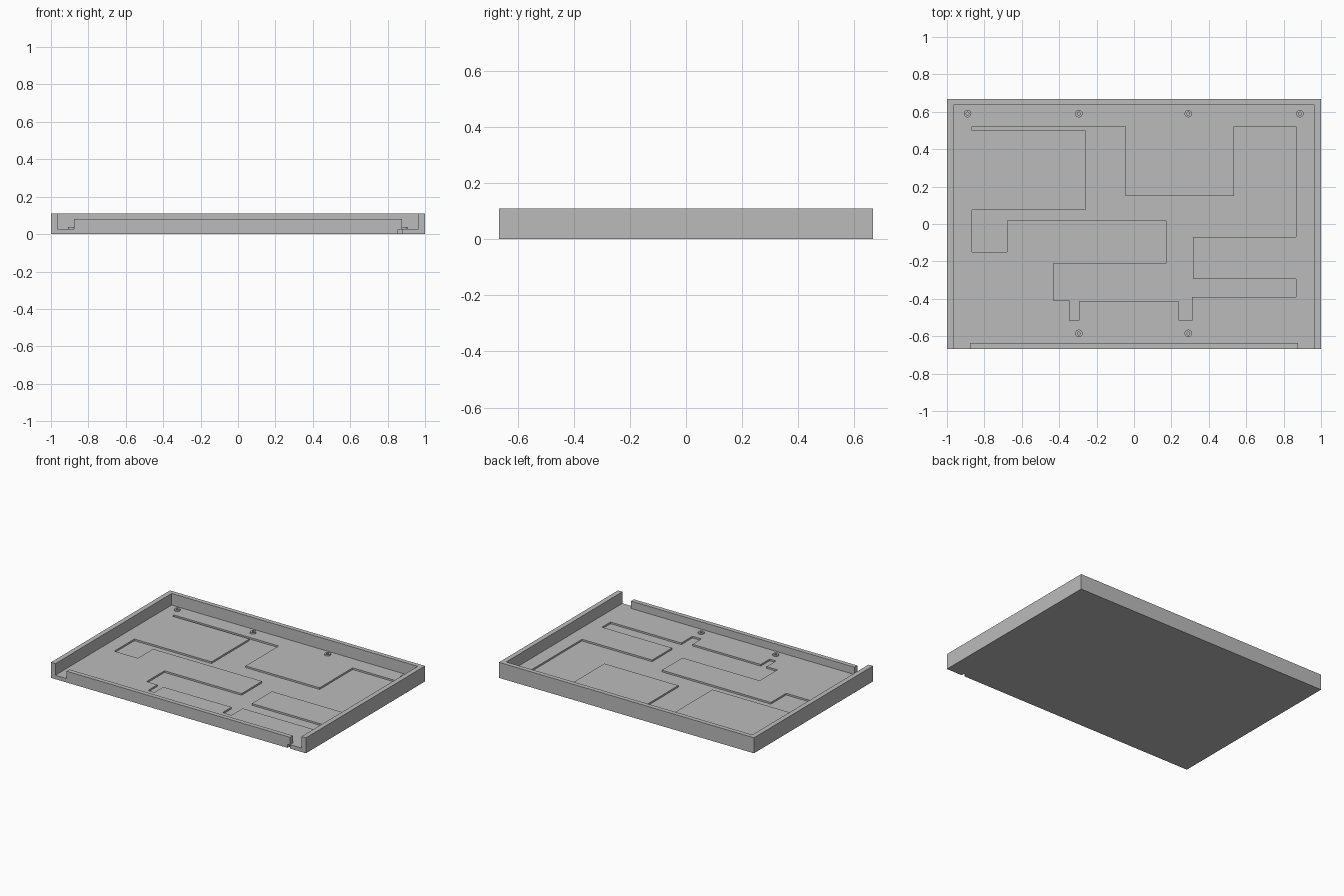
import bpy
import bmesh
from math import cos, sin, tau

default_cube = bpy.data.objects.get("Cube")
if default_cube:
    bpy.data.objects.remove(default_cube, do_unlink=True)

HALF_X, HALF_Y, HEIGHT = 1.0, 0.667, 0.11
INNER_X, INNER_Y = 0.965, 0.635
FLOOR, POCKET_FLOOR = 0.028, 0.016
LIP_X, LIP_TOP = 0.876, 0.08
BEYOND = 0.1  # how far cutters reach past the body

grey = bpy.data.materials.new("plain grey")
grey.use_nodes = True
grey.diffuse_color = (0.5, 0.5, 0.5, 1)
grey.node_tree.nodes["Principled BSDF"].inputs["Base Color"].default_value = grey.diffuse_color


def finish(name, bm):
    """Turn a bmesh into a grey object."""
    bmesh.ops.recalc_face_normals(bm, faces=bm.faces)
    mesh = bpy.data.meshes.new(name)
    bm.to_mesh(mesh)
    bm.free()
    mesh.materials.append(grey)
    obj = bpy.data.objects.new(name, mesh)
    bpy.context.collection.objects.link(obj)
    return obj


def prism(name, outline, bottom, top):
    """Extrude a flat outline between two heights."""
    bm = bmesh.new()
    face = bm.faces.new([bm.verts.new((x, y, bottom)) for x, y in outline])
    extruded = bmesh.ops.extrude_face_region(bm, geom=[face])
    verts = [v for v in extruded["geom"] if isinstance(v, bmesh.types.BMVert)]
    bmesh.ops.translate(bm, verts=verts, vec=(0, 0, top - bottom))
    return finish(name, bm)


def box(name, x_range, y_range, z_range):
    (left, right), (front, back) = x_range, y_range
    outline = [(left, front), (right, front), (right, back), (left, back)]
    return prism(name, outline, *z_range)


def cut(target, cutter):
    """Subtract the cutter and discard it."""
    cutter.hide_render = True
    mod = target.modifiers.new("cut", "BOOLEAN")
    mod.operation = "DIFFERENCE"
    mod.solver = "EXACT"
    mod.object = cutter
    bpy.context.view_layer.objects.active = target
    bpy.ops.object.modifier_apply(modifier=mod.name)
    bpy.data.objects.remove(cutter, do_unlink=True)


# Tray body with its shallow inside
tray = box("tray", (-HALF_X, HALF_X), (-HALF_Y, HALF_Y), (0, HEIGHT))
above = HEIGHT + BEYOND
before = -HALF_Y - BEYOND
cut(tray, box("cavity", (-INNER_X, INNER_X), (-INNER_Y, INNER_Y), (FLOOR, above)))

# Lower front lip, open at both ends
cut(tray, box("lip_clearance", (-INNER_X, INNER_X), (before, -INNER_Y + 0.01), (LIP_TOP, above)))
for left, right in ((-INNER_X, -LIP_X), (LIP_X, INNER_X)):
    cut(tray, box("end_gap", (left, right), (before, -INNER_Y + 0.01), (FLOOR, above)))

# Small notch under the lip beside the left gap
cut(tray, box("notch", (0.855, LIP_X), (before, -HALF_Y + 0.02), (-BEYOND, 0.025)))

# Stepped pocket in the floor: square corners, so x and y change in turn
xs = [-0.865, -0.045, 0.535, 0.865, 0.315, 0.865, 0.31, 0.24,
      -0.295, -0.345, -0.43, 0.175, -0.68, -0.865, -0.26]
ys = [0.52, 0.15, 0.52, -0.07, -0.295, -0.39, -0.515, -0.415,
      -0.515, -0.41, -0.21, 0.02, -0.15, 0.075, 0.5]
outline = []
for i, (x, y) in enumerate(zip(xs, ys)):
    outline += [(x, y), (xs[(i + 1) % len(xs)], y)]
cut(tray, prism("pocket", outline, POCKET_FLOOR, above))


# Hollow screw posts
def post(name, x, y, sides=32):
    profile = [(0.02, FLOOR), (0.02, 0.038), (0.008, 0.038), (0.008, FLOOR)]
    bm = bmesh.new()
    rings = [[bm.verts.new((x + r * cos(tau * i / sides), y + r * sin(tau * i / sides), z))
              for i in range(sides)] for r, z in profile]
    for k, ring in enumerate(rings):
        following = rings[(k + 1) % len(rings)]
        for i in range(sides):
            j = (i + 1) % sides
            bm.faces.new((ring[i], ring[j], following[j], following[i]))
    obj = finish(name, bm)
    bpy.ops.object.select_all(action="DESELECT")
    obj.select_set(True)
    bpy.context.view_layer.objects.active = obj
    bpy.ops.object.shade_smooth_by_angle()


for n, x in enumerate((-0.89, -0.295, 0.29, 0.887)):
    post(f"back_post_{n + 1}", x, 0.59)
for n, x in enumerate((-0.295, 0.29)):
    post(f"front_post_{n + 1}", x, -0.585)
